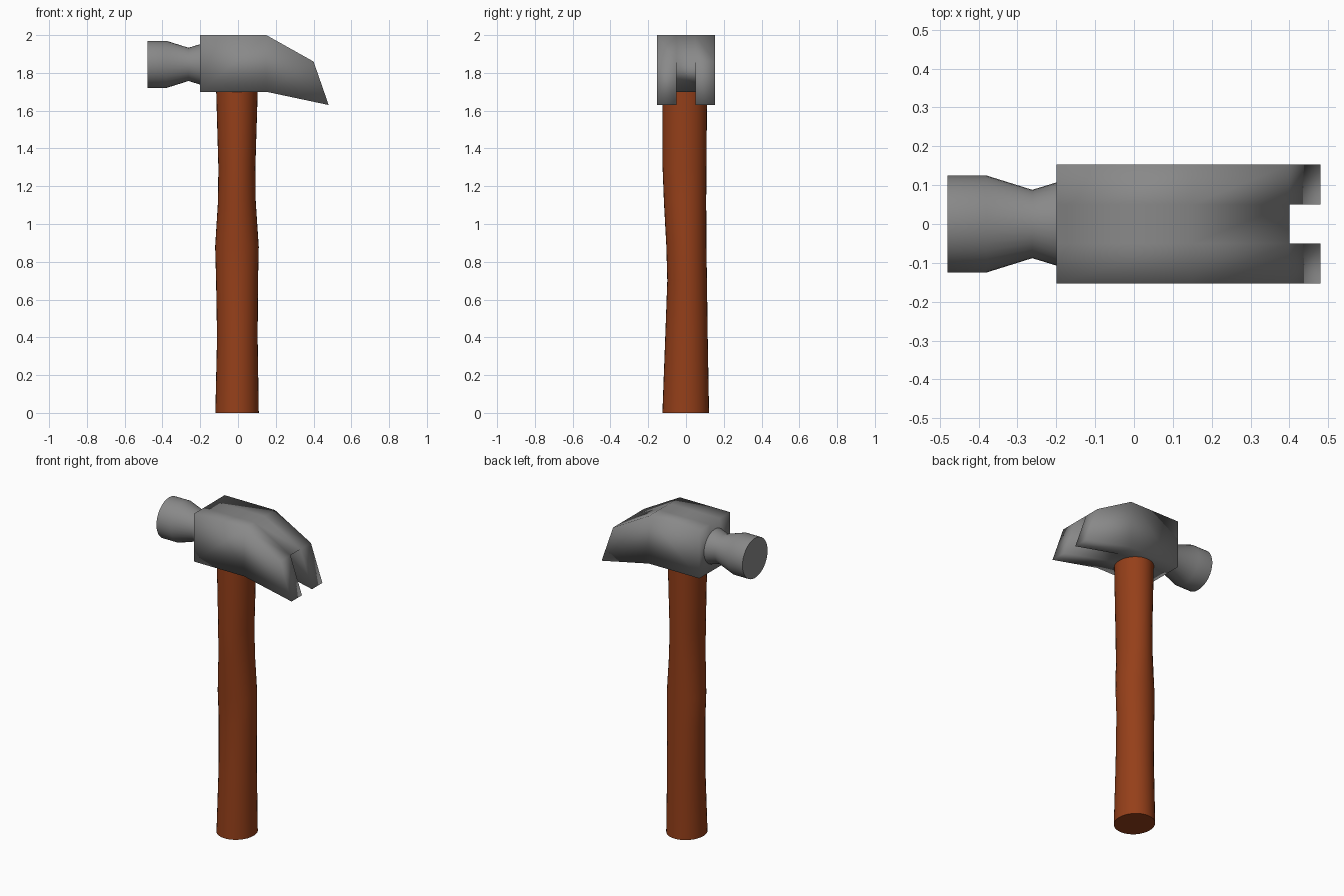
import bpy, bmesh, math

if "Cube" in bpy.data.objects:
    bpy.data.objects.remove(bpy.data.objects["Cube"])


def material(name, rgb):
    m = bpy.data.materials.new(name)
    m.diffuse_color = (*rgb, 1)
    m.use_nodes = True
    m.node_tree.nodes["Principled BSDF"].inputs["Base Color"].default_value = m.diffuse_color
    return m


def finish(name, bm, mat, sharp_angle=None):
    bmesh.ops.recalc_face_normals(bm, faces=bm.faces)
    me = bpy.data.meshes.new(name)
    bm.to_mesh(me)
    bm.free()
    me.materials.append(mat)
    ob = bpy.data.objects.new(name, me)
    bpy.context.collection.objects.link(ob)
    bpy.ops.object.select_all(action='DESELECT')
    ob.select_set(True)
    bpy.context.view_layer.objects.active = ob
    if sharp_angle:
        bpy.ops.object.shade_smooth_by_angle(angle=math.radians(sharp_angle))
    else:
        bpy.ops.object.shade_smooth()
    return ob


def loft(bm, rings):
    """Skin a list of point rings and cap both ends."""
    loops = [[bm.verts.new(p) for p in ring] for ring in rings]
    n = len(loops[0])
    for a, b in zip(loops, loops[1:]):
        for i in range(n):
            j = (i + 1) % n
            bm.faces.new((a[i], a[j], b[j], b[i]))
    bm.faces.new(loops[0])
    bm.faces.new(loops[-1])


wood = material("wood", (0.30, 0.05, 0.01))
steel = material("steel", (0.25, 0.25, 0.25))
SIDES = 32
angles = [2 * math.pi * i / SIDES for i in range(SIDES)]

# Handle: slightly uneven oval sections (z, x min, x max, y min, y max)
sections = [
    (0.00, -0.120, 0.110, -0.125, 0.122),
    (0.40, -0.111, 0.104, -0.110, 0.115),
    (0.70, -0.116, 0.106, -0.099, 0.111),
    (0.88, -0.121, 0.110, -0.104, 0.108),
    (1.12, -0.106, 0.094, -0.117, 0.107),
    (1.30, -0.104, 0.092, -0.124, 0.108),
    (1.72, -0.116, 0.105, -0.125, 0.112),
]
bm = bmesh.new()
loft(bm, [[((x0 + x1) / 2 + (x1 - x0) / 2 * math.cos(a),
            (y0 + y1) / 2 + (y1 - y0) / 2 * math.sin(a), z) for a in angles]
          for z, x0, x1, y0, y1 in sections])
finish("handle", bm, wood, 60)

# Striking face and neck: turned around the x axis
bm = bmesh.new()
loft(bm, [[(x, r * math.cos(a), 1.845 + r * math.sin(a)) for a in angles]
          for x, r in [(-0.48, 0.125), (-0.38, 0.125), (-0.262, 0.088), (-0.19, 0.110)]])
finish("striking_face", bm, steel, 60)

# Head body and claw: side profile repeated in four rows, middle strip skips the tip
profile = [(-0.20, 2.0), (0.15, 2.0), (0.40, 1.86), (0.48, 1.63), (0.15, 1.70), (-0.20, 1.70)]
bm = bmesh.new()
rows = [[bm.verts.new((x, y, z)) for x, z in profile] for y in (-0.153, -0.05, 0.05, 0.153)]
for r, outline in enumerate(([0, 1, 2, 3, 4, 5], [0, 1, 2, 4, 5], [0, 1, 2, 3, 4, 5])):
    a, b = rows[r], rows[r + 1]
    for i, j in zip(outline, outline[1:] + outline[:1]):
        bm.faces.new((a[i], a[j], b[j], b[i]))
for row in (rows[0], rows[3]):
    bm.faces.new(row)
for row in (rows[1], rows[2]):
    bm.faces.new((row[2], row[3], row[4]))
finish("head_and_claw", bm, steel)
